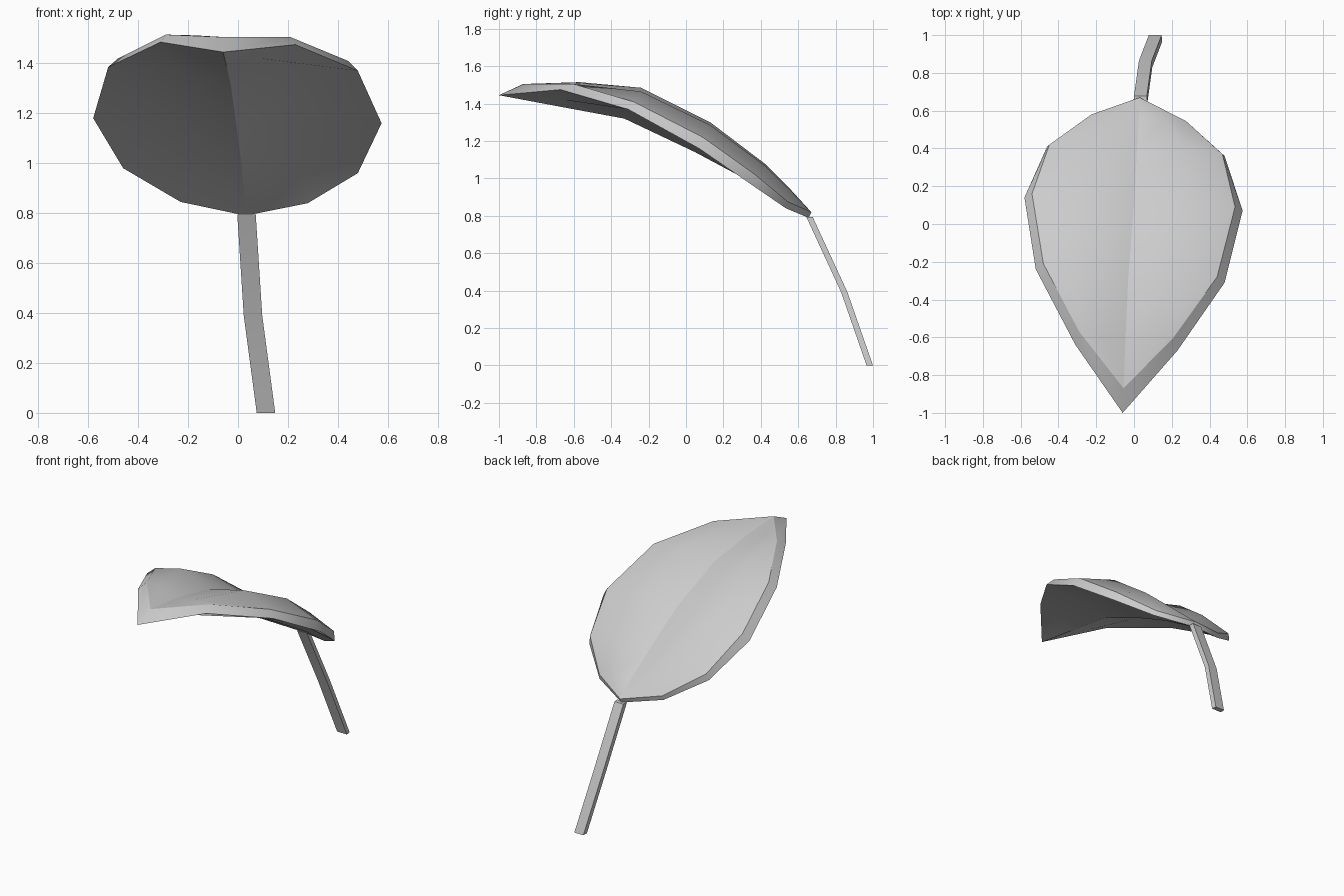
import bpy, bmesh
from mathutils import Vector as V

if "Cube" in bpy.data.objects:
    bpy.data.objects.remove(bpy.data.objects["Cube"])


def finish(name, bm):
    bmesh.ops.recalc_face_normals(bm, faces=bm.faces)
    for f in bm.faces:
        f.smooth = True
    mesh = bpy.data.meshes.new(name)
    bm.to_mesh(mesh)
    bm.free()
    ob = bpy.data.objects.new(name, mesh)
    bpy.context.collection.objects.link(ob)


def bridge(bm, a, b):
    for i in range(len(a) - 1):
        quad = list(dict.fromkeys([a[i], a[i + 1], b[i + 1], b[i]]))
        if len(quad) > 2:
            bm.faces.new(quad)


def sharpen(bm, line):
    for a, b in zip(line, line[1:]):
        edge = bm.edges.get((a, b))
        if edge:
            edge.smooth = False


# Leaf stations from tip to base: left rim, right rim, lower rib, upper rib,
# bulge y and heights left/right, rim bevel (inward, y, z left, z right)
stations = [
    ((-.31, -.64, 1.485), (.23, -.67, 1.475), (-.045, -.68, 1.385), (-.045, -.60, 1.48), (-.60, 1.512, 1.505), (.02, .07, .03, .03)),
    ((-.52, -.24, 1.385), (.48, -.31, 1.37), (-.03, -.33, 1.32), (-.03, -.27, 1.42), (-.24, 1.485, 1.465), (.04, .03, .035, .04)),
    ((-.58, .14, 1.18), (.575, .07, 1.16), (-.005, .05, 1.14), (0, .10, 1.24), (.13, 1.30, 1.285), (.04, .02, .045, .06)),
    ((-.46, .41, .98), (.48, .36, .96), (.015, .33, .99), (.015, .38, 1.045), (.42, 1.08, 1.07), (.012, .01, .045, .06)),
    ((-.23, .57, .845), (.28, .535, .84), (.025, .53, .87), (.025, .56, .915), (.56, .94, .935), (.005, .01, .03, .035)),
]
drops = (.085, .10, .095, .075, .055)
tip, tip_top = (-.06, -1, 1.445), (-.055, -.87, 1.505)
base, base_top = (.03, .655, .79), (.03, .67, .82)

bm = bmesh.new()
lower, upper = [[bm.verts.new(tip)] * 5], [[bm.verts.new(tip_top)] * 5]
for (left, right, rib_lo, rib_up, (by, bl, br), (ox, oy, ol, orr)), d in zip(stations, drops):
    left_up = V(left) + V((ox, oy, ol))
    right_up = V(right) + V((-ox, oy, orr))
    bulges = [V((rib_up[0] + (s[0] - rib_up[0]) * .52, by, z))
              for s, z in ((left_up, bl), (right_up, br))]
    drop = V((0, -.05, -d))
    lower.append([bm.verts.new(p) for p in (left, bulges[0] + drop, rib_lo, bulges[1] + drop, right)])
    upper.append([bm.verts.new(p) for p in (left_up, bulges[0], rib_up, bulges[1], right_up)])
lower.append([bm.verts.new(base)] * 5)
upper.append([bm.verts.new(base_top)] * 5)
for sheet in (lower, upper):
    for a, b in zip(sheet, sheet[1:]):
        bridge(bm, a, b)
# Bevelled rim joining the two sheets
for side in (0, 4):
    bridge(bm, [r[side] for r in lower], [r[side] for r in upper])
# Crisp rim edges and midrib crease
for sheet in (lower, upper):
    for column in (0, 2, 4):
        sharpen(bm, [r[column] for r in sheet])
finish("leaf_blade", bm)

# Flat bent stalk
bm = bmesh.new()
rings = []
for x, y, z in ((.112, .9825, 0), (.06, .847, .39), (.034, .66, .795)):
    section = ((-.037, -.017), (.037, -.017), (.034, .017), (-.034, .017))
    rings.append([bm.verts.new((x + dx, y + dy, z)) for dx, dy in section])
for a, b in zip(rings, rings[1:]):
    bridge(bm, a + a[:1], b + b[:1])
for ring in (rings[0], rings[-1]):
    bm.faces.new(ring)
    sharpen(bm, ring + ring[:1])
for corner in range(4):
    sharpen(bm, [r[corner] for r in rings])
finish("leaf_stalk", bm)
